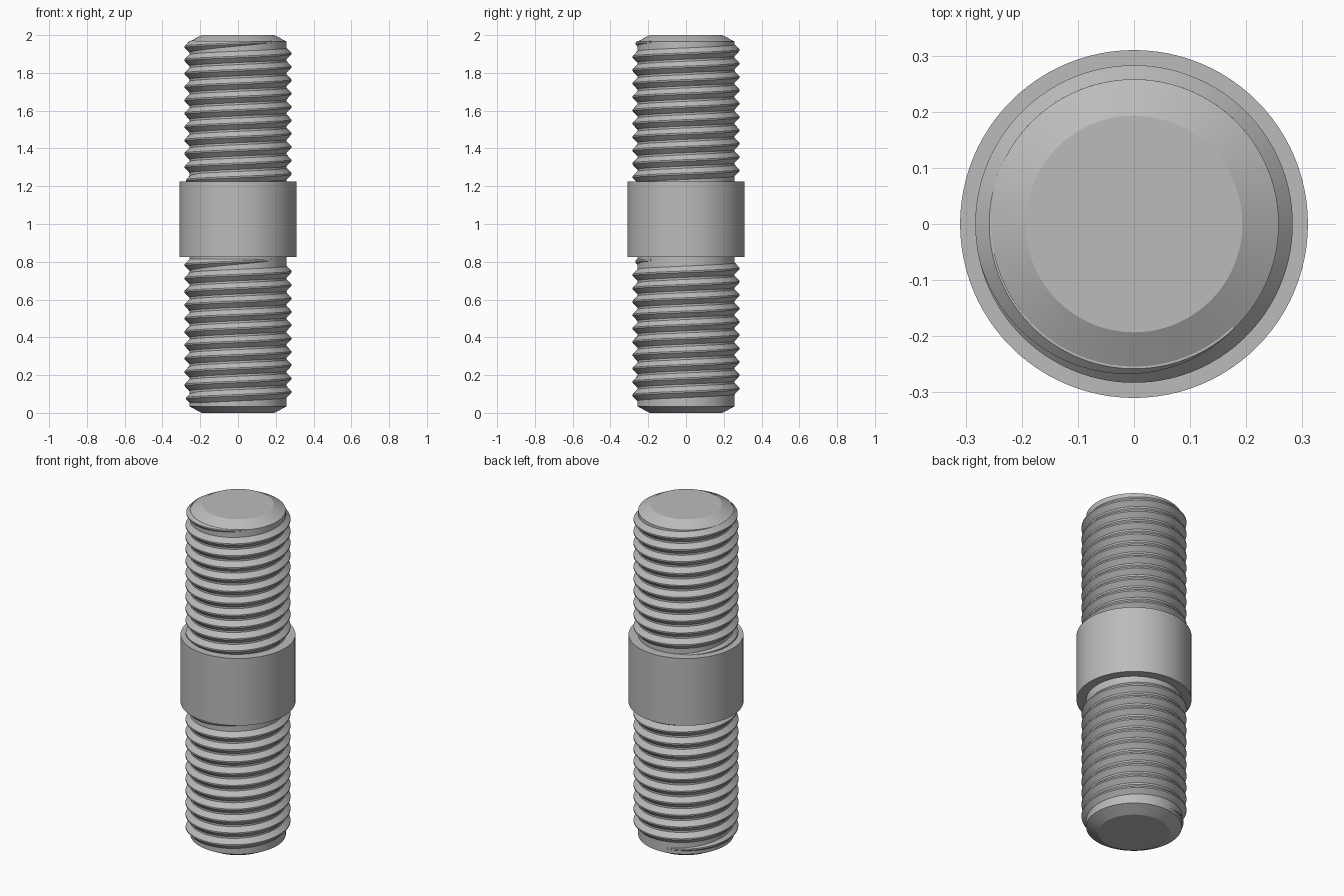
import bpy, bmesh
from math import pi, cos, sin, radians

cube = bpy.data.objects.get("Cube")
if cube:
    bpy.data.objects.remove(cube, do_unlink=True)

steel = bpy.data.materials.new("steel_grey")
steel.use_nodes = True
GREY = (0.5, 0.5, 0.5, 1)
steel.diffuse_color = GREY
steel.node_tree.nodes["Principled BSDF"].inputs["Base Color"].default_value = GREY

SEG = 96
CORE, CREST, COLLAR = 0.258, 0.283, 0.31
PITCH = 0.0707


def finish(name, bm):
    bmesh.ops.recalc_face_normals(bm, faces=bm.faces)
    mesh = bpy.data.meshes.new(name)
    bm.to_mesh(mesh)
    bm.free()
    mesh.materials.append(steel)
    obj = bpy.data.objects.new(name, mesh)
    bpy.context.collection.objects.link(obj)
    bpy.ops.object.select_all(action='DESELECT')
    obj.select_set(True)
    bpy.context.view_layer.objects.active = obj
    bpy.ops.object.shade_smooth_by_angle(angle=radians(25))
    return obj


def skin(name, rings, closed):
    """Bridge rows of points; cap the first and last rows."""
    bm = bmesh.new()
    rows = [[bm.verts.new(p) for p in ring] for ring in rings]
    n = len(rows[0])
    for a, b in zip(rows, rows[1:]):
        for i in range(n if closed else n - 1):
            j = (i + 1) % n
            bm.faces.new((a[i], a[j], b[j], b[i]))
    bm.faces.new(rows[0])
    bm.faces.new(rows[-1])
    return finish(name, bm)


def lathe(name, profile):
    angles = [2 * pi * i / SEG for i in range(SEG)]
    return skin(name, [[(r * cos(a), r * sin(a), z) for a in angles]
                       for r, z in profile], True)


def thread(name, z_start, turns, start_angle):
    """Helical ridge that fades into the core at both ends."""
    steps = int(turns * SEG)
    fade = SEG / 3
    rings = []
    for i in range(steps + 1):
        a = start_angle + 2 * pi * i / SEG
        z = z_start + PITCH * i / SEG
        k = max(0.02, min(1, i / fade, (steps - i) / fade))
        tip = CORE + (CREST - CORE) * k
        half = 0.004 + 0.026 * k
        section = [(CORE - 0.004, -half), (CORE, -half), (tip, -0.004),
                   (tip, 0.004), (CORE, half), (CORE - 0.004, half)]
        rings.append([(r * cos(a), r * sin(a), z + dz) for r, dz in section])
    return skin(name, rings, True)


# Chamfered rod and plain collar
lathe("stud_core", [(0.193, 0), (CORE, 0.035), (CORE, 1.965), (0.193, 2)])
lathe("middle_collar", [(CORE - 0.01, 0.825), (COLLAR, 0.825),
                        (COLLAR, 1.225), (CORE - 0.01, 1.225)])

# Matching threads on both ends
for name, z in (("lower_thread", 0.06), ("upper_thread", 1.215)):
    thread(name, z, 10.6, radians(100))
